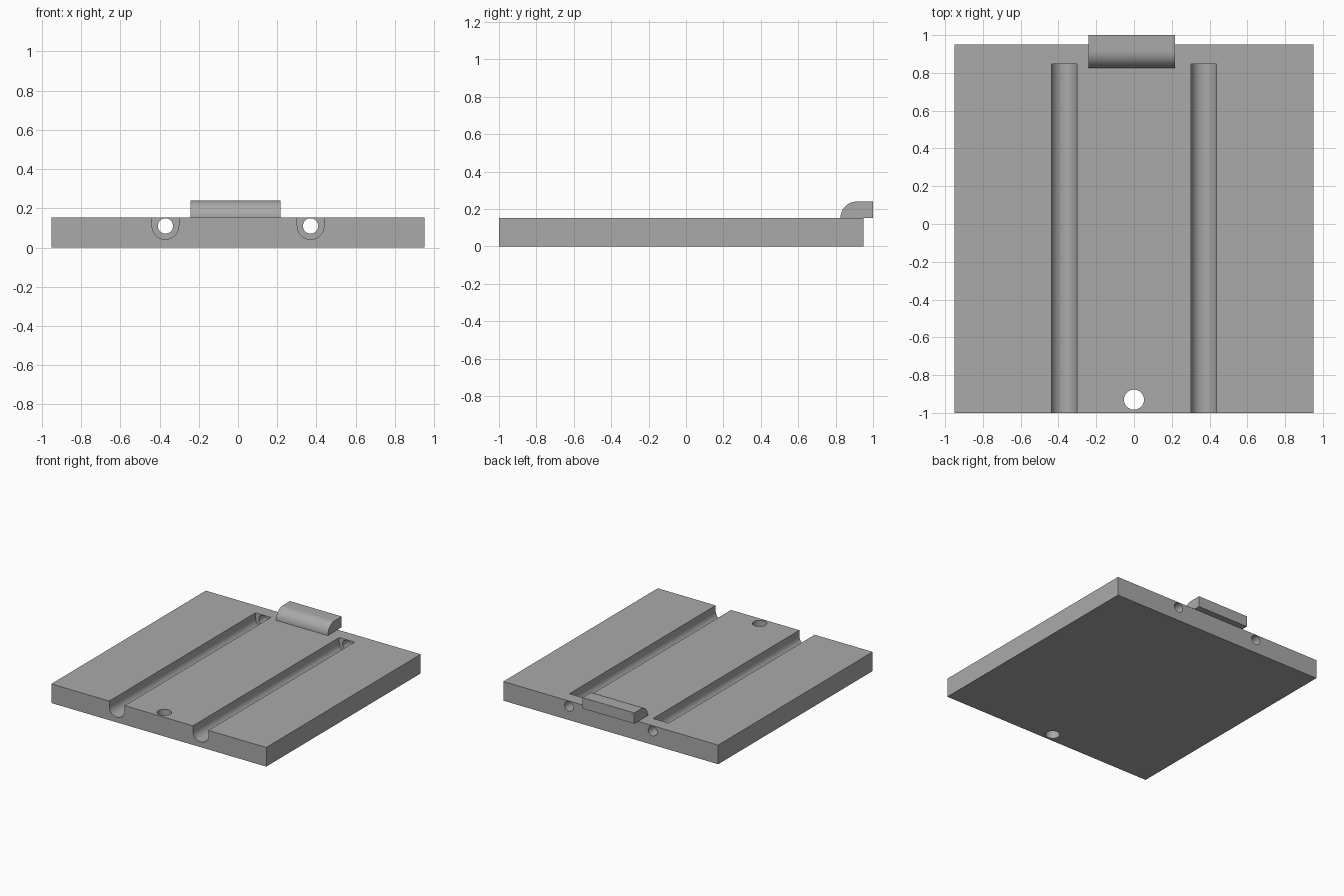
import bpy, bmesh, math
from mathutils import Vector

cube = bpy.data.objects.get("Cube")
if cube:
    bpy.data.objects.remove(cube, do_unlink=True)

grey = bpy.data.materials.new("plain grey")
grey.use_nodes = True
grey.diffuse_color = (0.4, 0.4, 0.4, 1)
grey.node_tree.nodes["Principled BSDF"].inputs["Base Color"].default_value = (0.4, 0.4, 0.4, 1)


def arc(cu, cv, r, start, end, n):
    """Points of an arc, angles in degrees."""
    angles = [math.radians(start + (end - start) * i / n) for i in range(n + 1)]
    return [(cu + r * math.cos(a), cv + r * math.sin(a)) for a in angles]


def prism(name, profile, place, direction):
    """Extrude a closed 2D profile, mapped to 3D by place."""
    bm = bmesh.new()
    face = bm.faces.new([bm.verts.new(place(u, v)) for u, v in profile])
    new = bmesh.ops.extrude_face_region(bm, geom=[face])["geom"]
    bmesh.ops.translate(bm, vec=Vector(direction),
                        verts=[g for g in new if isinstance(g, bmesh.types.BMVert)])
    bmesh.ops.recalc_face_normals(bm, faces=bm.faces)
    mesh = bpy.data.meshes.new(name)
    bm.to_mesh(mesh)
    bm.free()
    mesh.materials.append(grey)
    obj = bpy.data.objects.new(name, mesh)
    bpy.context.collection.objects.link(obj)
    return obj


def activate(obj):
    bpy.ops.object.select_all(action="DESELECT")
    obj.select_set(True)
    bpy.context.view_layer.objects.active = obj


def cut(target, cutter):
    """Subtract the cutter and remove it."""
    cutter.hide_render = True
    mod = target.modifiers.new("cut", "BOOLEAN")
    mod.operation, mod.solver, mod.object = "DIFFERENCE", "EXACT", cutter
    activate(target)
    bpy.ops.object.modifier_apply(modifier=mod.name)
    bpy.data.objects.remove(cutter, do_unlink=True)


half_width, front, back, top = 0.95, -1.0, 0.95, 0.153

# Base plate
plate = prism("base_plate",
              [(-half_width, front), (half_width, front), (half_width, back), (-half_width, back)],
              lambda u, v: (u, v, 0), (0, 0, top))

# Round-bottomed grooves, each with a hole through the rear wall
groove_x, groove_z, groove_r, groove_end = 0.37, 0.11, 0.068, 0.847
for side in (-1, 1):
    x = side * groove_x
    channel = arc(x, groove_z, groove_r, 180, 360, 24)
    channel += [(x + groove_r, 0.3), (x - groove_r, 0.3)]
    cut(plate, prism("groove_cutter", channel, lambda u, v: (u, front - 0.1, v),
                     (0, groove_end - front + 0.1, 0)))
    cut(plate, prism("rear_hole_cutter", arc(x, groove_z, 0.039, 0, 360, 32)[:-1],
                     lambda u, v: (u, groove_end - 0.1, v), (0, 0.3, 0)))

# Vertical hole near the front edge
cut(plate, prism("front_hole_cutter", arc(0, -0.93, 0.053, 0, 360, 40)[:-1],
                 lambda u, v: (u, v, -0.1), (0, 0, 0.4)))

# Overhanging rear tab with a rounded front
tab_r = 0.087
tab = prism("rear_tab", arc(0.826 + tab_r, top, tab_r, 180, 90, 20) + [(1, top + tab_r), (1, top)],
            lambda u, v: (-0.242, u, v), (0.458, 0, 0))

for obj in (plate, tab):
    activate(obj)
    bpy.ops.object.shade_smooth_by_angle(angle=math.radians(30))
